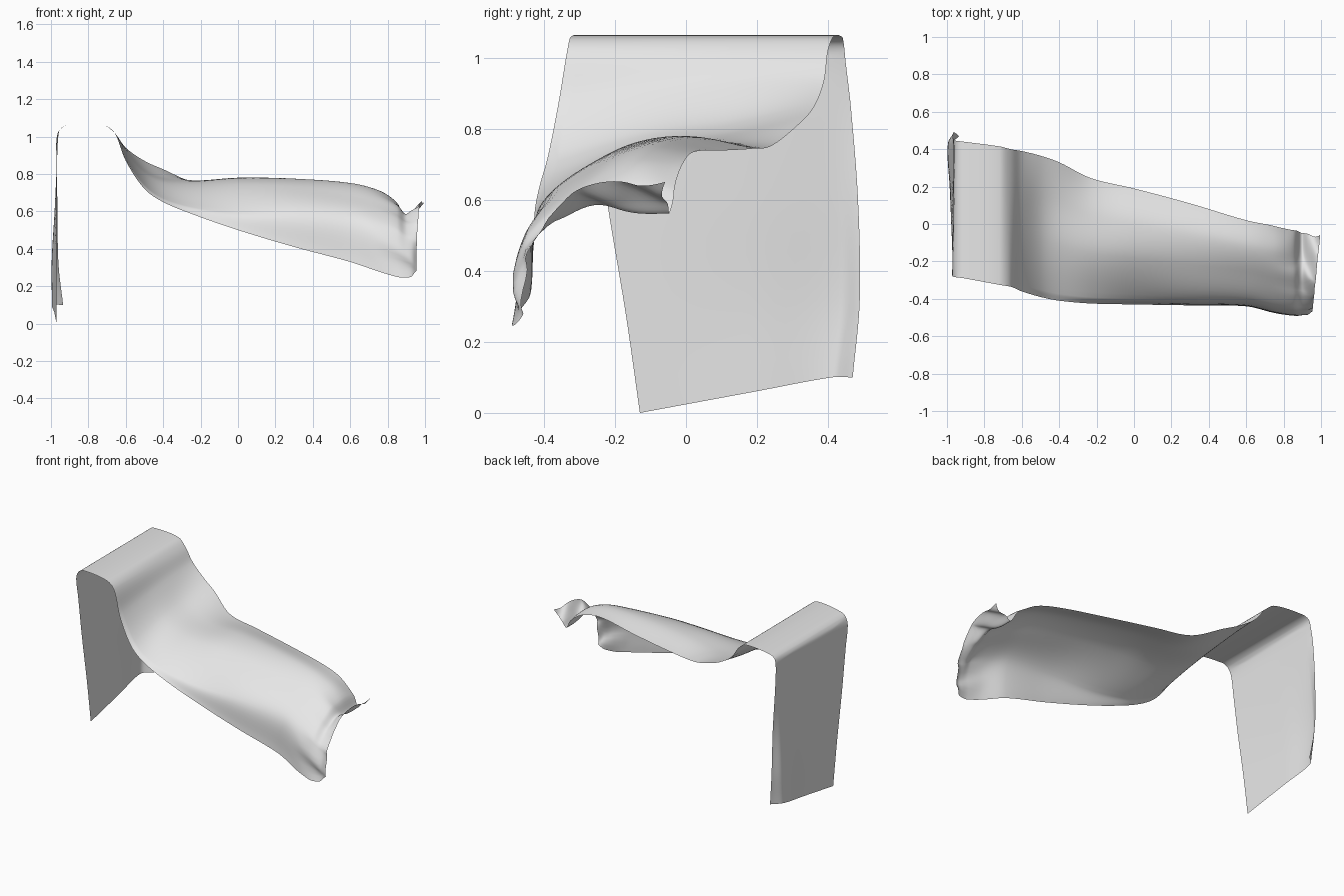
import bpy
import bmesh
import math
from mathutils import Vector
from mathutils.geometry import interpolate_bezier

cube = bpy.data.objects.get("Cube")
if cube:
    bpy.data.objects.remove(cube, do_unlink=True)


def make_material(name, value):
    material = bpy.data.materials.new(name)
    material.use_nodes = True
    colour = (value, value, value, 1.0)
    material.diffuse_color = colour
    shader = material.node_tree.nodes["Principled BSDF"]
    shader.inputs["Base Color"].default_value = colour
    return material


def lerp(a, b, t):
    return a + (b - a) * t


def smooth_path(points, steps):
    """Smooth curve through the points, with tangents scaled by chord length."""
    last = len(points) - 1
    chords = [max((points[i + 1] - points[i]).length, 1e-5) for i in range(last)]
    tangents = []
    for i in range(last + 1):
        before, after = max(i - 1, 0), min(i + 1, last)
        span = sum(chords[before:after])
        tangents.append((points[after] - points[before]) / span)
    path = [points[0]]
    for i in range(last):
        handle = chords[i] / 3
        start, end = points[i], points[i + 1]
        path += interpolate_bezier(start, start + tangents[i] * handle,
                                   end - tangents[i + 1] * handle,
                                   end, steps + 1)[1:]
    return path


def hanging_row(x, flare, back, front, back_z, front_z):
    """Row across the hanging panel, with a turned flange at its back edge."""
    crease = back - 0.06
    row = [Vector((x + flare, back, back_z)), Vector((x, crease, back_z))]
    for t in (0.4, 0.7, 1):
        row.append(Vector((lerp(x, -0.97, t), lerp(crease, front, t),
                           lerp(back_z, front_z, t))))
    return row


def draped_row(x, back, front, heights, hem_shift=0):
    """Row across the drape, from the back edge over the ridge to the hem."""
    row = []
    for t, z in zip((0, 0.3, 0.6, 0.95, 1), heights):
        row.append(Vector((x + hem_shift * t, lerp(back, front, t), z)))
    return row


def level(z):
    return (z,) * 5


# Hanging panel, from the bottom hem up to the bend
rows = [
    hanging_row(-0.99, 0.055, 0.47, -0.13, 0.1, 0),
    hanging_row(-0.995, 0.035, 0.49, -0.17, 0.32, 0.28),
    hanging_row(-0.98, 0.015, 0.485, -0.22, 0.6, 0.58),
    hanging_row(-0.968, 0, 0.465, -0.26, 0.86, 0.86),
    hanging_row(-0.962, 0, 0.45, -0.28, 0.99, 0.99),
]

# Flat top and the slope down from it
rows += [
    draped_row(-0.95, 0.445, -0.285, level(1.04)),
    draped_row(-0.91, 0.44, -0.29, level(1.06)),
    draped_row(-0.72, 0.415, -0.325, level(1.06)),
    draped_row(-0.66, 0.4, -0.335, level(1.02)),
    draped_row(-0.6, 0.39, -0.36, (0.94, 0.93, 0.91, 0.88, 0.87)),
    draped_row(-0.5, 0.365, -0.39, (0.87, 0.83, 0.8, 0.74, 0.72)),
    draped_row(-0.4, 0.33, -0.41, (0.825, 0.785, 0.755, 0.67, 0.65)),
]

# Rounded body with its front skirt
rows += [
    draped_row(-0.23, 0.245, -0.425, (0.755, 0.765, 0.74, 0.62, 0.58)),
    draped_row(0, 0.19, -0.43, (0.745, 0.78, 0.745, 0.59, 0.5)),
    draped_row(0.3, 0.11, -0.435, (0.74, 0.775, 0.73, 0.59, 0.41)),
    draped_row(0.6, 0.02, -0.44, (0.735, 0.75, 0.69, 0.56, 0.33)),
    draped_row(0.75, -0.01, -0.475, (0.7, 0.71, 0.65, 0.51, 0.28)),
    draped_row(0.85, -0.035, -0.485, (0.63, 0.645, 0.61, 0.48, 0.255)),
]

# Pinched crease and the turned up lip
rows += [
    draped_row(0.895, -0.05, -0.485, (0.56, 0.575, 0.57, 0.45, 0.25)),
    draped_row(0.93, -0.06, -0.48, (0.585, 0.6, 0.59, 0.44, 0.25)),
    draped_row(0.995, -0.06, -0.46, (0.65, 0.645, 0.635, 0.46, 0.28), -0.04),
]

# Smooth both ways into one sheet
across = [smooth_path(row, 8) for row in rows]
rails = [smooth_path(list(rail), 6) for rail in zip(*across)]

bm = bmesh.new()
grid = []
for rail in rails:
    line = []
    for point in rail:
        # Small gathers near the pinched end
        gather = min(max((point.x - 0.72) / 0.2, 0), 1) * 0.008
        fold = math.sin(point.z * 42 + point.x * 25 + point.y * 30)
        line.append(bm.verts.new(point + Vector((0, gather * fold, gather * fold))))
    grid.append(line)
for near, far in zip(grid, grid[1:]):
    for i in range(len(near) - 1):
        bm.faces.new((near[i], far[i], far[i + 1], near[i + 1]))
bmesh.ops.recalc_face_normals(bm, faces=bm.faces)
bm.normal_update()
if sum(face.normal.z * face.calc_area() for face in bm.faces) < 0:
    bmesh.ops.reverse_faces(bm, faces=bm.faces)

mesh = bpy.data.meshes.new("draped_cloth")
bm.to_mesh(mesh)
bm.free()
mesh.materials.append(make_material("light_grey_cloth", 0.8))
cloth = bpy.data.objects.new("draped_cloth", mesh)
bpy.context.collection.objects.link(cloth)

bpy.ops.object.select_all(action="DESELECT")
cloth.select_set(True)
bpy.context.view_layer.objects.active = cloth
bpy.ops.object.shade_smooth_by_angle(angle=math.radians(60))
